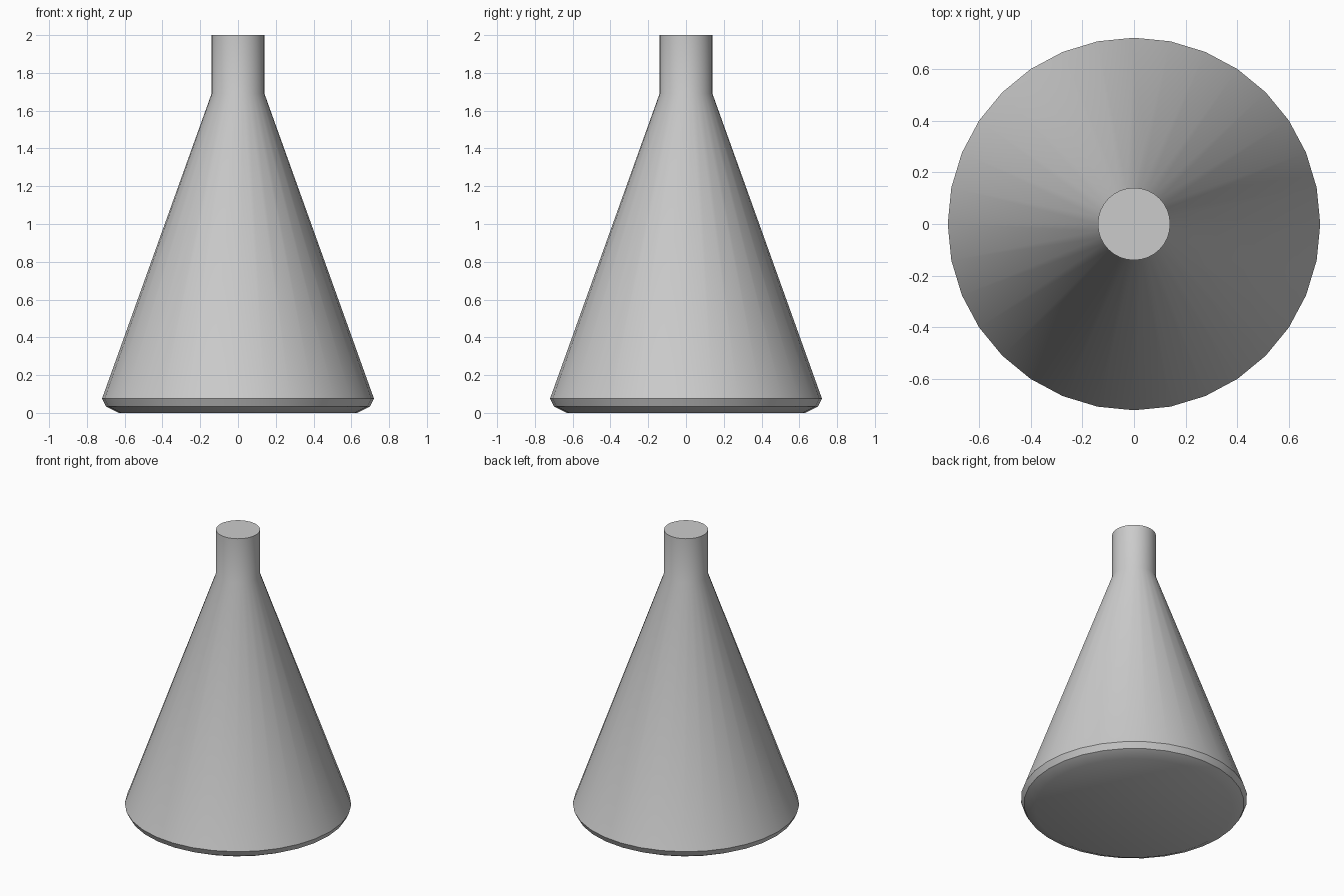
import bpy, bmesh
from math import cos, sin, tau, radians

if "Cube" in bpy.data.objects:
    bpy.data.objects.remove(bpy.data.objects["Cube"])

SIDES = 32
# radius, height: base, rounded foot, cone, neck
PROFILE = [(0.63, 0.0), (0.70, 0.035), (0.72, 0.075), (0.14, 1.69), (0.14, 2.0)]

# conical flask body, turned from the profile
bm = bmesh.new()
rings = [[bm.verts.new((r * cos(tau * i / SIDES), r * sin(tau * i / SIDES), z))
          for i in range(SIDES)] for r, z in PROFILE]
for lo, hi in zip(rings, rings[1:]):
    for i in range(SIDES):
        j = (i + 1) % SIDES
        bm.faces.new((lo[i], lo[j], hi[j], hi[i]))

# closed bottom and top
bm.faces.new(rings[0][::-1])
bm.faces.new(rings[-1])

mesh = bpy.data.meshes.new("conical_flask")
bm.to_mesh(mesh)
bm.free()
flask = bpy.data.objects.new("conical_flask", mesh)
bpy.context.collection.objects.link(flask)
bpy.context.view_layer.objects.active = flask
flask.select_set(True)
bpy.ops.object.shade_smooth_by_angle(angle=radians(30))
